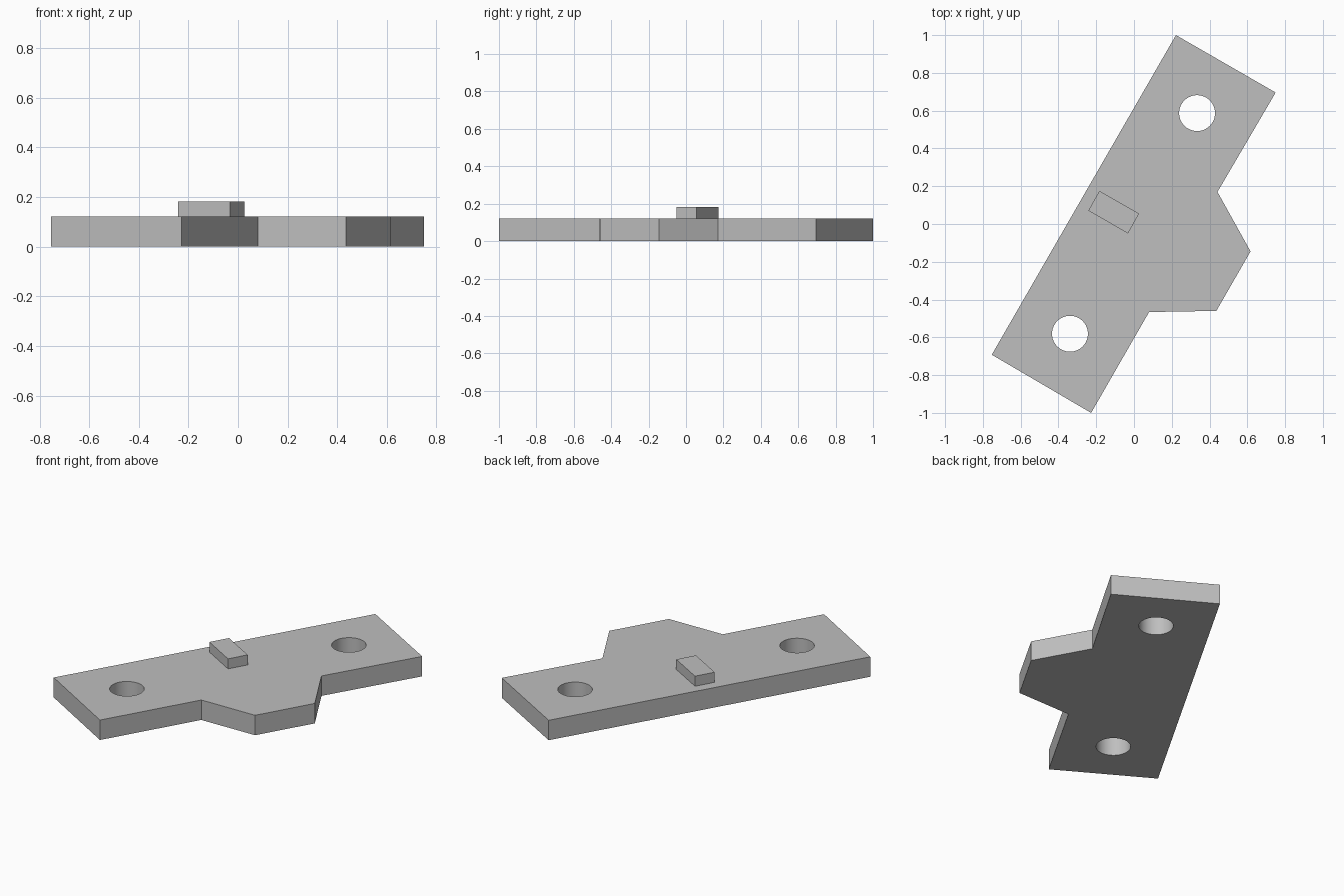
import bpy
import bmesh
import math

if "Cube" in bpy.data.objects:
    bpy.data.objects.remove(bpy.data.objects["Cube"], do_unlink=True)

THICK = 0.121
TOP = 0.182

# One plain grey for every part
grey = bpy.data.materials.new("plain grey")
grey.use_nodes = True
colour = (0.52, 0.52, 0.52, 1.0)
grey.diffuse_color = colour
grey.node_tree.nodes["Principled BSDF"].inputs["Base Color"].default_value = colour


def prism(name, outline, z0, z1):
    """Extrude a counter-clockwise outline upward from z0 to z1."""
    bm = bmesh.new()
    base = bm.faces.new([bm.verts.new((x, y, z0)) for x, y in outline])
    extruded = bmesh.ops.extrude_face_region(bm, geom=[base], use_keep_orig=True)
    top = [v for v in extruded["geom"] if isinstance(v, bmesh.types.BMVert)]
    bmesh.ops.translate(bm, verts=top, vec=(0, 0, z1 - z0))
    bmesh.ops.recalc_face_normals(bm, faces=bm.faces[:])
    mesh = bpy.data.meshes.new(name)
    bm.to_mesh(mesh)
    bm.free()
    mesh.materials.append(grey)
    obj = bpy.data.objects.new(name, mesh)
    bpy.context.collection.objects.link(obj)
    return obj


# Slanted mounting plate with an angular lobe on one long side
plate = prism("mounting_plate", [
    (0.222, 1.0), (-0.753, -0.692), (-0.227, -1.0), (0.08, -0.466),
    (0.436, -0.46), (0.617, -0.145), (0.442, 0.17), (0.75, 0.696),
], 0, THICK)

# Bolt holes near both ends
for name, x, y in (("front_hole_cutter", -0.339, -0.581),
                   ("back_hole_cutter", 0.334, 0.587)):
    bpy.ops.mesh.primitive_cylinder_add(vertices=64, radius=0.095, depth=0.5,
                                        location=(x, y, THICK / 2))
    cutter = bpy.context.object
    cutter.name = name
    cutter.data.materials.append(grey)
    cutter.hide_render = True
    cut = plate.modifiers.new("bolt_hole", "BOOLEAN")
    cut.operation = "DIFFERENCE"
    cut.solver = "EXACT"
    cut.object = cutter
    bpy.ops.object.select_all(action="DESELECT")
    plate.select_set(True)
    bpy.context.view_layer.objects.active = plate
    bpy.ops.object.modifier_apply(modifier=cut.name)
    bpy.data.objects.remove(cutter, do_unlink=True)

bpy.ops.object.shade_smooth_by_angle(angle=math.radians(30))

# Small locating block on top
prism("locating_block", [
    (-0.183, 0.175), (-0.242, 0.071), (-0.032, -0.05), (0.027, 0.055),
], THICK, TOP)
